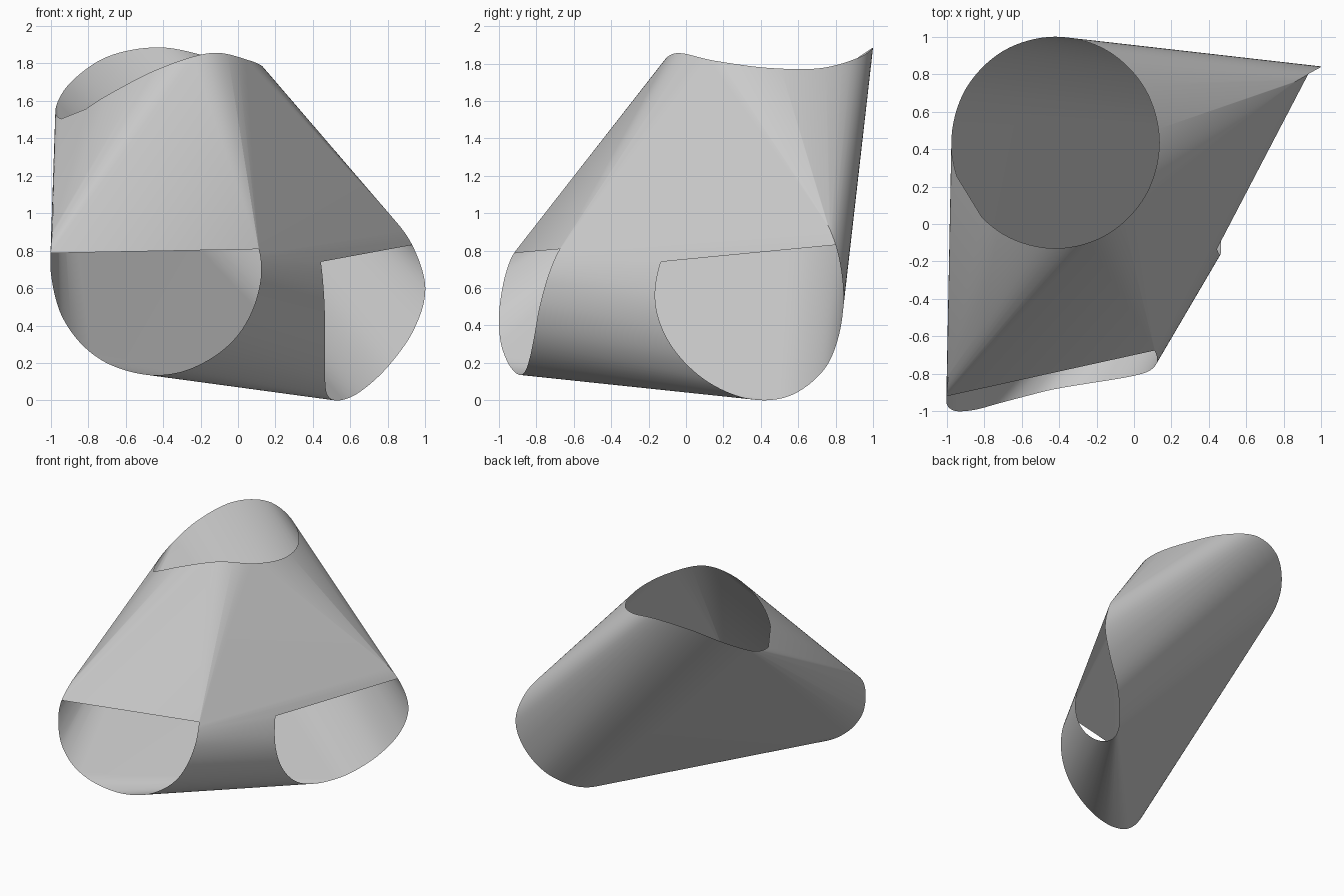
import bpy, bmesh, math
from mathutils import Vector

if "Cube" in bpy.data.objects:
    bpy.data.objects.remove(bpy.data.objects["Cube"])

STEPS = 8


def spline(pts, closed):
    """Catmull-Rom curve through the points."""
    p = [Vector(q) for q in pts]
    n = len(p)
    at = (lambda i: p[i % n]) if closed else (lambda i: p[max(0, min(n - 1, i))])
    out = []
    for i in range(n if closed else n - 1):
        a, b, c, d = (at(i + k) for k in (-1, 0, 1, 2))
        for s in range(STEPS):
            t = s / STEPS
            out.append(0.5 * (2 * b + (c - a) * t + (2 * a - 5 * b + 4 * c - d) * t * t
                              + (3 * b - a - 3 * c + d) * t ** 3))
    if not closed:
        out.append(p[-1])
    return out


# Top rim: round in plan, with a wavy height every 30 degrees
heights = [1.777, 1.775, 1.832, 1.885, 1.835, 1.69, 1.545, 1.505, 1.63, 1.772, 1.855, 1.815]
top_rim = spline([(-0.42 + 0.555 * math.cos(math.radians(30 * i)),
                   0.435 + 0.565 * math.sin(math.radians(30 * i)), z)
                  for i, z in enumerate(heights)], True)

# Front rim: an open arc, closed by a straight upper edge
front_rim = spline([(-0.99, -0.80, 0.905), (-1.0, -0.91, 0.80), (-1.0, -0.96, 0.69),
                    (-0.975, -0.99, 0.55), (-0.93, -1.0, 0.43), (-0.84, -0.99, 0.305),
                    (-0.72, -0.957, 0.21), (-0.58, -0.92, 0.155), (-0.44, -0.885, 0.135),
                    (-0.28, -0.857, 0.16), (-0.12, -0.832, 0.24), (0.0, -0.81, 0.35),
                    (0.08, -0.785, 0.49), (0.12, -0.745, 0.64), (0.12, -0.70, 0.76),
                    (0.095, -0.65, 0.85), (0.055, -0.60, 0.925)], False)

# Right rim: a closed curve bent around the side opening
right_rim = spline([(0.54, 0.44, 1.14), (0.65, 0.60, 1.105), (0.80, 0.72, 1.0),
                    (0.93, 0.80, 0.83), (1.0, 0.84, 0.60), (0.94, 0.825, 0.38),
                    (0.80, 0.75, 0.18), (0.65, 0.60, 0.045), (0.54, 0.44, 0.0),
                    (0.48, 0.27, 0.025), (0.465, 0.10, 0.11), (0.465, -0.04, 0.24),
                    (0.465, -0.13, 0.39), (0.46, -0.165, 0.55), (0.445, -0.14, 0.72),
                    (0.42, -0.07, 0.87), (0.41, 0.05, 1.0), (0.42, 0.20, 1.09),
                    (0.46, 0.33, 1.13)], True)

# Stretch a skin over the three rims
bm = bmesh.new()
tag = bm.verts.layers.int.new("rim")
for k, rim in enumerate((top_rim, front_rim, right_rim)):
    for co in rim:
        bm.verts.new(co)[tag] = k
bmesh.ops.convex_hull(bm, input=bm.verts[:], use_existing_faces=False)

# Open the rims: drop faces that lie wholly within one of them
caps = [f for f in bm.faces if len({v[tag] for v in f.verts}) == 1]
bmesh.ops.delete(bm, geom=caps, context='FACES')
bmesh.ops.delete(bm, geom=[v for v in bm.verts if not v.link_faces], context='VERTS')
bmesh.ops.recalc_face_normals(bm, faces=bm.faces[:])

mesh = bpy.data.meshes.new("three_way_skin")
bm.to_mesh(mesh)
bm.free()
skin = bpy.data.objects.new("three_way_skin", mesh)
bpy.context.collection.objects.link(skin)
bpy.context.view_layer.objects.active = skin
skin.select_set(True)
bpy.ops.object.shade_smooth_by_angle(angle=math.radians(20))
